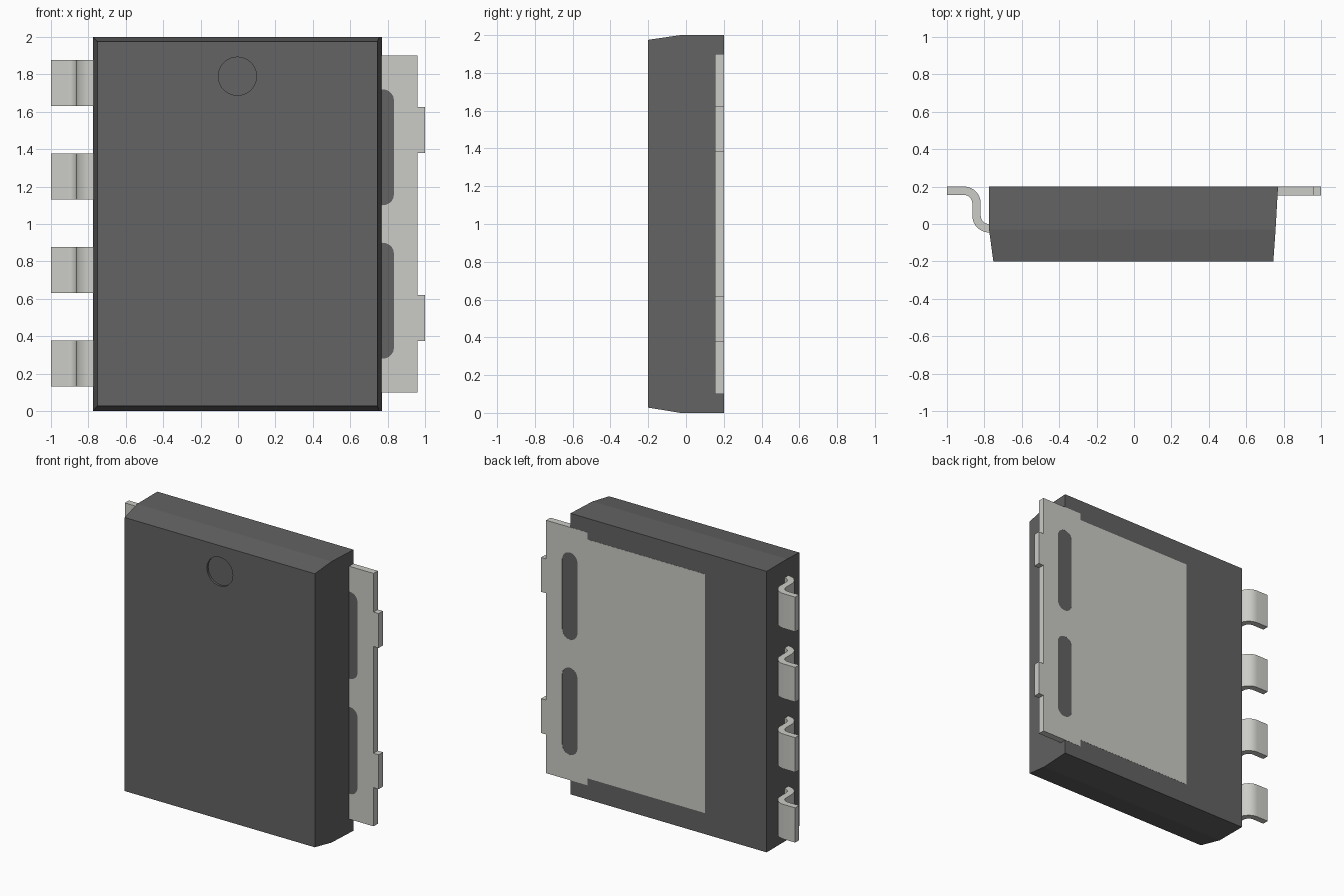
import bpy, bmesh, math
from mathutils import Vector

if "Cube" in bpy.data.objects:
    bpy.data.objects.remove(bpy.data.objects["Cube"])


def material(name, rgb):
    m = bpy.data.materials.new(name)
    m.diffuse_color = (*rgb, 1)
    m.use_nodes = True
    m.node_tree.nodes["Principled BSDF"].inputs["Base Color"].default_value = m.diffuse_color
    return m


DARK = material("dark_resin", (0.125, 0.125, 0.125))
METAL = material("tinned_metal", (0.60, 0.60, 0.57))


def make(name, bm, mat):
    bmesh.ops.recalc_face_normals(bm, faces=bm.faces)
    me = bpy.data.meshes.new(name)
    bm.to_mesh(me)
    bm.free()
    ob = bpy.data.objects.new(name, me)
    bpy.context.collection.objects.link(ob)
    me.materials.append(mat)
    return ob


def prism(name, points, offset, mat):
    """Extrude a closed outline of 3D points along offset."""
    bm = bmesh.new()
    face = bm.faces.new([bm.verts.new(p) for p in points])
    new = bmesh.ops.extrude_face_region(bm, geom=[face])["geom"]
    bmesh.ops.translate(bm, vec=offset,
                        verts=[v for v in new if isinstance(v, bmesh.types.BMVert)])
    return make(name, bm, mat)


def cut(target, cutter):
    mod = target.modifiers.new("cut", "BOOLEAN")
    mod.operation = "DIFFERENCE"
    mod.solver = "EXACT"
    mod.object = cutter
    cutter.hide_render = True
    cutter.hide_set(True)


def arc(cx, cy, r, a0, a1, n=10):
    return [(cx + r * math.cos(math.radians(a0 + (a1 - a0) * i / n)),
             cy + r * math.sin(math.radians(a0 + (a1 - a0) * i / n))) for i in range(n + 1)]


# Body: rectangular sections lofted from front to back
sections = [(-0.2, -0.752, 0.745, 0.028, 1.975),
            (-0.03, -0.775, 0.757, 0.0, 2.0),
            (0.2, -0.775, 0.77, 0.0, 2.0)]
bm = bmesh.new()
rings = [[bm.verts.new(p) for p in ((x0, y, z0), (x1, y, z0), (x1, y, z1), (x0, y, z1))]
         for y, x0, x1, z0, z1 in sections]
for a, b in zip(rings, rings[1:]):
    for i in range(4):
        j = (i + 1) % 4
        bm.faces.new((a[i], a[j], b[j], b[i]))
bm.faces.new(rings[0])
bm.faces.new(rings[-1])
body = make("body", bm, DARK)

# Round index mark sunk into the front
circle = arc(-0.003, 1.79, 0.102, 0, 360, 48)[:-1]
cut(body, prism("index_mark_cutter", [(x, -0.25, z) for x, z in circle], (0, 0.065, 0), DARK))

# Thermal plate: mirrored outline with two ears
half = [(-0.29, 0.15), (0.635, 0.15), (0.635, 0.1), (0.96, 0.1),
        (0.96, 0.375), (1.0, 0.375), (1.0, 0.62), (0.96, 0.62)]
outline = half + [(x, 2 - z) for x, z in reversed(half)]
plate = prism("thermal_plate", [(x, 0.153, z) for x, z in outline], (0, 0.048, 0), METAL)

# Resin-filled slots through the plate
for side, z0, z1 in (("lower", 0.28, 0.9), ("upper", 1.1, 1.72)):
    r = 0.06
    shape = arc(0.774, z1 - r, r, 0, 180) + arc(0.774, z0 + r, r, 180, 360)
    cut(plate, prism(side + "_slot_cutter", [(x, 0.1, z) for x, z in shape], (0, 0.2, 0), DARK))
    prism(side + "_slot_fill", [(x, 0.153, z) for x, z in shape], (0, 0.047, 0), DARK)

# Bent leads: S-shaped strip with constant thickness
path = ([(-1.0, 0.178)] + arc(-0.91, 0.11, 0.068, 90, 0)
        + arc(-0.774, 0.045, 0.068, 180, 270) + [(-0.72, -0.023)])
pts = [Vector(p) for p in path]
left, right = [], []
for i, p in enumerate(pts):
    t = (pts[min(i + 1, len(pts) - 1)] - pts[max(i - 1, 0)]).normalized()
    n = Vector((-t.y, t.x)) * 0.0225
    left.append(p + n)
    right.append(p - n)
for k in range(4):
    z = 0.13 + 0.5 * k
    lead = prism(f"lead_{k + 1}", [(p.x, p.y, z) for p in left + right[::-1]],
                 (0, 0, 0.247), METAL)
    bpy.ops.object.select_all(action="DESELECT")
    bpy.context.view_layer.objects.active = lead
    lead.select_set(True)
    bpy.ops.object.shade_smooth_by_angle(angle=math.radians(30))
